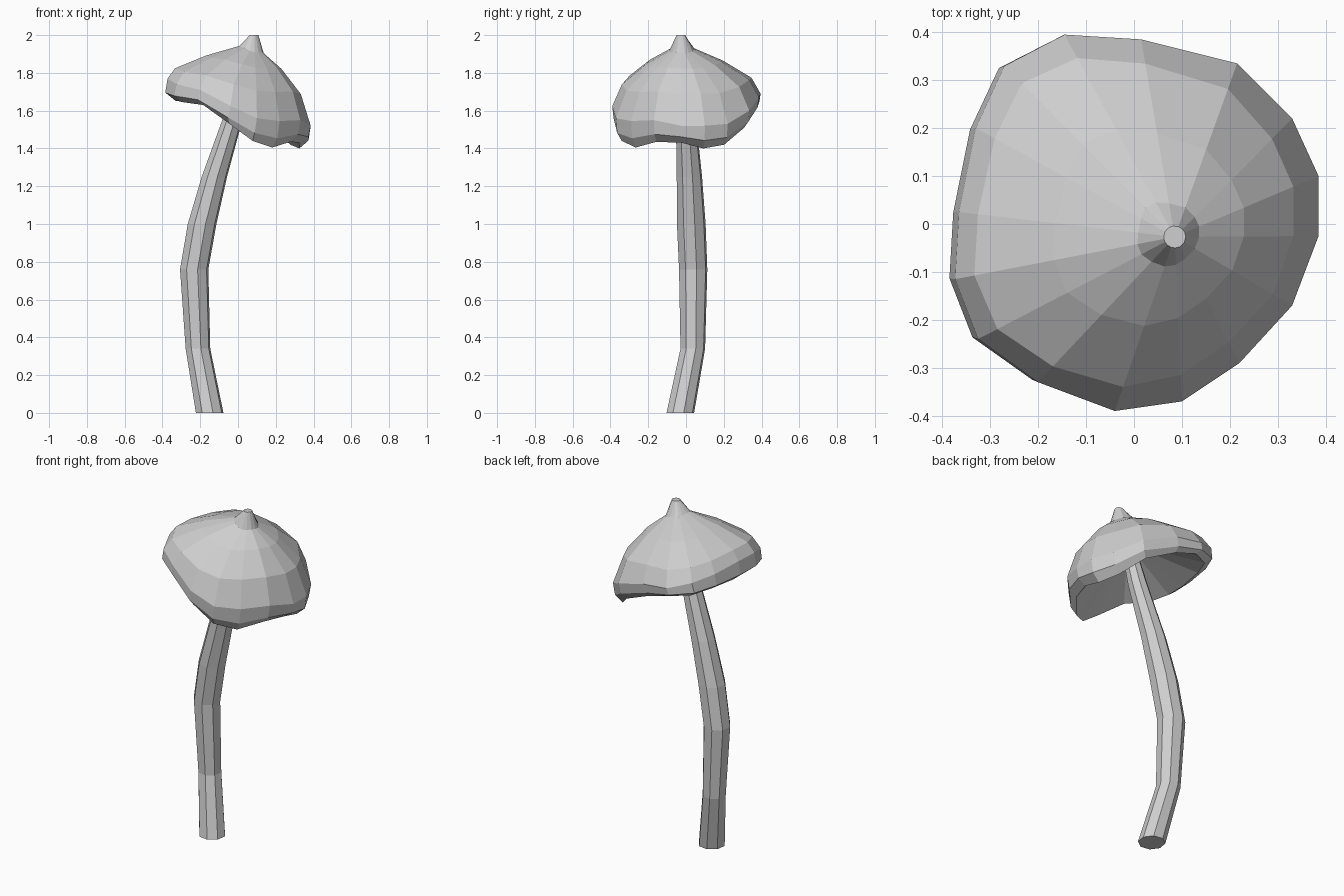
import bpy
import math
from mathutils import Vector

default_cube = bpy.data.objects.get("Cube")
if default_cube:
    bpy.data.objects.remove(default_cube, do_unlink=True)

# Single grey material shared by both parts
grey = bpy.data.materials.new("plain_grey")
grey.use_nodes = True
colour = (0.62, 0.62, 0.62, 1.0)
grey.diffuse_color = colour
grey.node_tree.nodes["Principled BSDF"].inputs["Base Color"].default_value = colour


def loft(name, rings):
    """Join rings of equal point count into a closed, flat shaded skin."""
    count = len(rings[0])
    points = [point for ring in rings for point in ring]
    faces = []
    for level in range(len(rings) - 1):
        lower, upper = level * count, (level + 1) * count
        for side in range(count):
            after = (side + 1) % count
            faces.append((lower + side, lower + after, upper + after, upper + side))
    faces.append(tuple(reversed(range(count))))
    faces.append(tuple(range(len(points) - count, len(points))))
    mesh = bpy.data.meshes.new(name)
    mesh.from_pydata(points, [], faces)
    mesh.materials.append(grey)
    mesh.update()
    part = bpy.data.objects.new(name, mesh)
    bpy.context.collection.objects.link(part)


def circle(centre, radius, sides, turn):
    """Horizontal ring of points around a centre."""
    angles = [math.tau * (side + turn) / sides for side in range(sides)]
    return [centre + Vector((math.cos(a), math.sin(a), 0)) * radius for a in angles]


# Stem: bent eight sided tube, given as x, y, height, radius
stem_path = [
    (-.15, -.03, 0, .075),
    (-.212, .036, .34, .067),
    (-.232, .038, .76, .077),
    (-.19, .028, 1.0, .078),
    (-.125, .018, 1.25, .069),
    (-.03, 0, 1.55, .055),
    (.04, -.015, 1.82, .038),
]
loft("stem", [circle(Vector((x, y, z)), radius, 8, .3) for x, y, z, radius in stem_path])

# Cap: widest edge of each spoke as x, y, edge height, lip height
cap_edge = [
    (.385, -.025, 1.52, 1.43), (.385, .1, 1.52, 1.4),
    (.33, .22, 1.53, 1.42), (.215, .335, 1.6, 1.51),
    (.015, .385, 1.67, 1.59), (-.145, .395, 1.69, 1.63),
    (-.27, .33, 1.73, 1.64), (-.33, .2, 1.75, 1.65),
    (-.365, .025, 1.77, 1.65), (-.373, -.115, 1.77, 1.655),
    (-.325, -.24, 1.74, 1.645), (-.2, -.33, 1.71, 1.63),
    (-.04, -.39, 1.625, 1.53), (.1, -.37, 1.56, 1.44),
    (.22, -.29, 1.545, 1.405), (.33, -.17, 1.55, 1.435),
]
tip = Vector((.085, -.027, 2.0))
hollow = Vector((.035, -.015, 1.8))
edge = [Vector((x, y, z)) for x, y, z, lip in cap_edge]
lowest = min(point.z for point in edge)


def shell_ring(reach, rise, flare=0.0, sag=0.0):
    """Ring between tip and edge; high spokes flare wider and sag lower."""
    ring = []
    for point in edge:
        lift = point.z - lowest
        spot = tip.lerp(point, reach + flare * lift)
        spot.z = point.z + (rise - sag * lift) * (tip.z - point.z)
        ring.append(spot)
    return ring


# Hollow underside, curled lip, skirt, edge, crown, shoulder, neck and tip
tip_ring = [tip + Vector((p.x - tip.x, p.y - tip.y, 0)).normalized() * .023 for p in edge]
lip_ring = [Vector((x * .87 - .01, y * .92, lip)) for x, y, z, lip in cap_edge]
skirt_ring = [Vector((x - .012, y * .985, z + (lip - z) * .65)) for x, y, z, lip in cap_edge]
throat_ring = [point.lerp(hollow, .92) for point in lip_ring]
loft("cap", [
    throat_ring,
    lip_ring,
    skirt_ring,
    edge,
    shell_ring(.825, .35, .35, .45),
    shell_ring(.48, .63, .3, .4),
    shell_ring(.17, .8, 0, .2),
    tip_ring,
])
